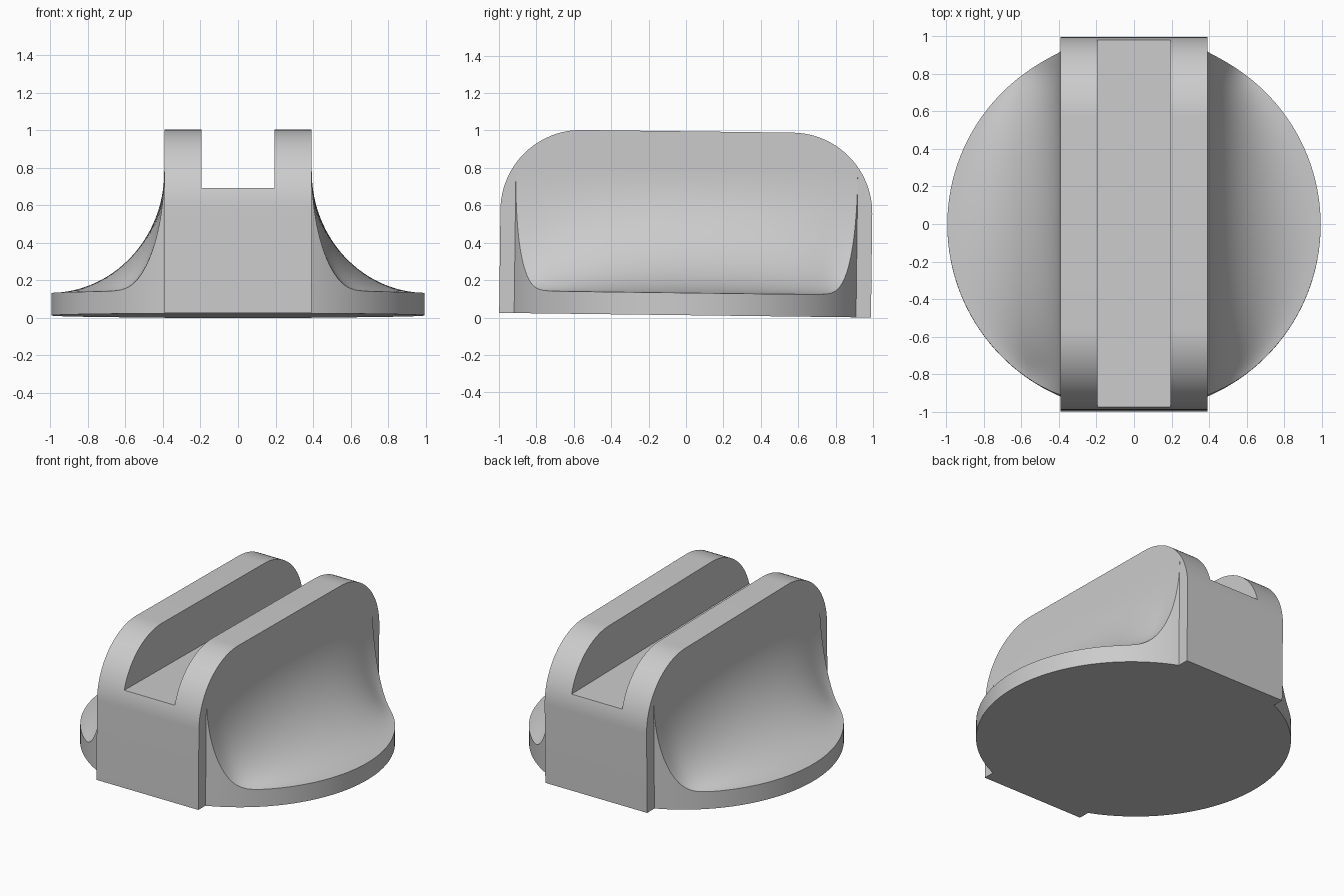
import bpy, bmesh, math
from mathutils import Matrix

if "Cube" in bpy.data.objects:
    bpy.data.objects.remove(bpy.data.objects["Cube"])

R = 0.995          # disc radius
HW = 0.393         # half width of the central bar
TOP = 0.983        # height of the bar
BASE = 0.119       # rim thickness
WALL = 0.765       # height where the scoop leaves the bar
TILT = Matrix.Translation((0, -0.005, 0.0125)) @ Matrix.Rotation(-0.0125, 4, 'X')


def finish(bm, name):
    bmesh.ops.remove_doubles(bm, verts=bm.verts, dist=1e-5)
    bmesh.ops.dissolve_degenerate(bm, edges=bm.edges, dist=1e-5)
    bmesh.ops.recalc_face_normals(bm, faces=bm.faces)
    bm.transform(TILT)
    me = bpy.data.meshes.new(name)
    bm.to_mesh(me)
    bm.free()
    ob = bpy.data.objects.new(name, me)
    bpy.context.collection.objects.link(ob)
    return ob


def prism(name, outline, half):
    """Extrude a (y, z) outline symmetrically along x."""
    bm = bmesh.new()
    face = bm.faces.new([bm.verts.new((-half, y, z)) for y, z in outline])
    ext = bmesh.ops.extrude_face_region(bm, geom=[face])
    moved = [g for g in ext['geom'] if isinstance(g, bmesh.types.BMVert)]
    bmesh.ops.translate(bm, verts=moved, vec=(2 * half, 0, 0))
    return finish(bm, name)


def smooth(ob):
    bpy.ops.object.select_all(action='DESELECT')
    ob.select_set(True)
    bpy.context.view_layer.objects.active = ob
    bpy.ops.object.shade_smooth_by_angle(angle=math.radians(30))


def flank(name, side):
    """Half disc with a concave scoop rising to the bar."""
    ny, nx = 96, 28
    bm = bmesh.new()
    amax = math.acos(HW / R)
    columns = []
    for i in range(ny + 1):
        a = amax * math.sin(math.pi / 2 * (2 * i / ny - 1))
        y, reach = R * math.sin(a), max(R * math.cos(a) - HW, 0)
        width = ((reach * 1.02) ** 6 + 0.25 ** 6) ** (1 / 6)
        col = []
        for j in range(nx + 1):
            u = reach * (j / nx) ** 2
            k = 1 - u / width
            z = BASE + (WALL - BASE) * (1 - math.sqrt(max(0, 1 - k * k)))
            col.append((HW + u, y, z))
        col += [(HW + reach, y, 0), (HW, y, 0)]
        columns.append([bm.verts.new((side * x, yy, z)) for x, yy, z in col])
    n = len(columns[0])
    for c, d in zip(columns, columns[1:]):
        for j in range(n):
            k = (j + 1) % n
            bm.faces.new((c[j], c[k], d[k], d[j]))
    smooth(finish(bm, name))


# Central bar with rounded upper corners
L, r = 0.994, 0.43
outline = [(-L, 0), (L, 0)]
for sign, start in ((1, 0), (-1, 90)):
    for i in range(25):
        a = math.radians(start + 90 * i / 24)
        outline.append((sign * (L - r) + r * math.cos(a), TOP - r + r * math.sin(a)))
bar = prism("grip_bar", outline, HW)

# Slot along the top of the bar
cutter = prism("slot_cutter", [(-1.2, 0.668), (1.2, 0.668), (1.2, 1.3), (-1.2, 1.3)], 0.195)
cutter.hide_render = True
mod = bar.modifiers.new("slot", 'BOOLEAN')
mod.operation = 'DIFFERENCE'
mod.solver = 'EXACT'
mod.object = cutter
bpy.context.view_layer.objects.active = bar
bpy.ops.object.modifier_apply(modifier="slot")
bpy.data.objects.remove(cutter)
smooth(bar)

# Scooped half discs on both sides
flank("right_flank", 1)
flank("left_flank", -1)
